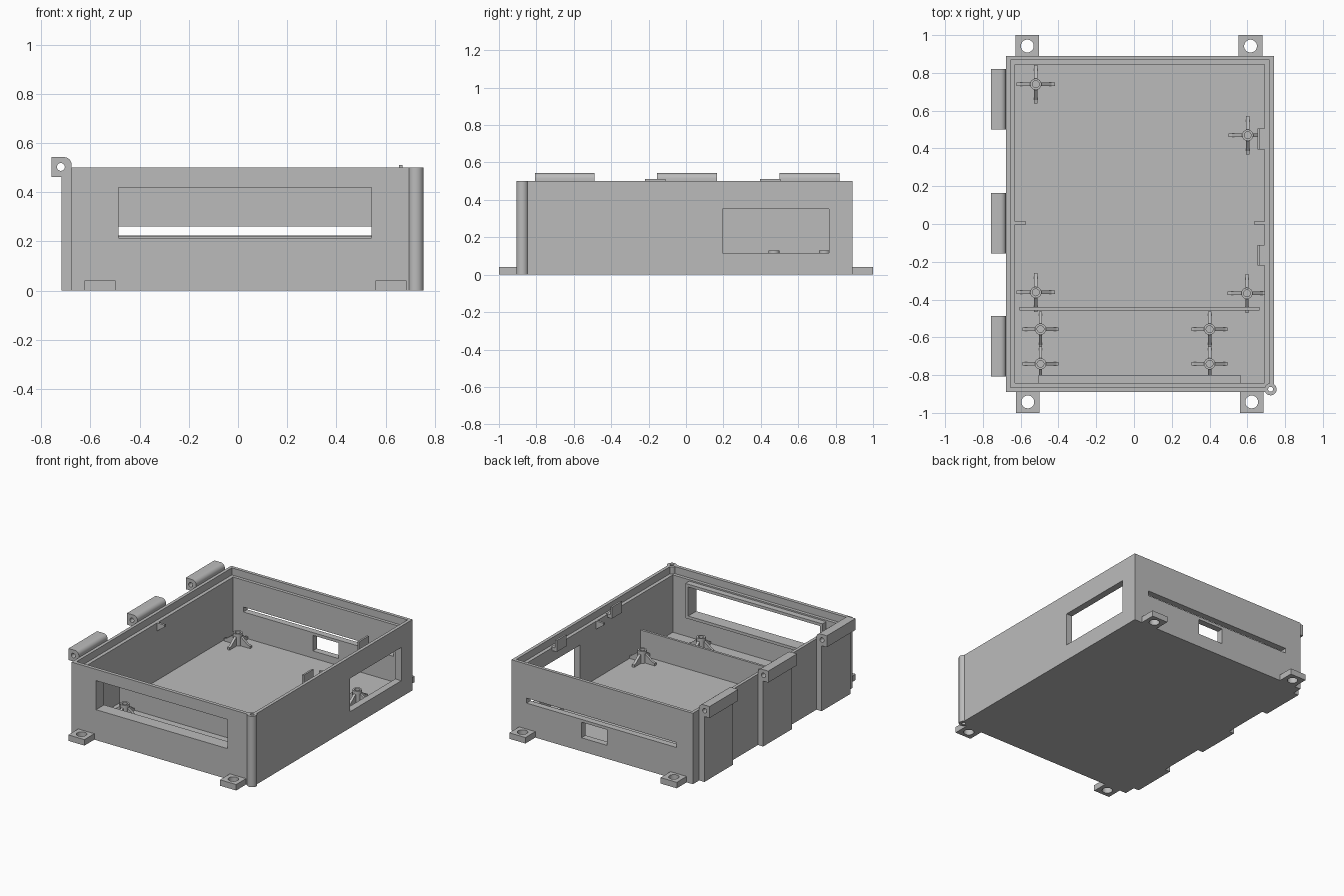
import bpy, bmesh, math
from mathutils import Vector

if "Cube" in bpy.data.objects:
    bpy.data.objects.remove(bpy.data.objects["Cube"])

grey = bpy.data.materials.new("plain grey")
grey.diffuse_color = (0.5, 0.5, 0.5, 1)
grey.use_nodes = True
grey.node_tree.nodes["Principled BSDF"].inputs["Base Color"].default_value = grey.diffuse_color


def make(name, bm):
    bmesh.ops.recalc_face_normals(bm, faces=bm.faces)
    me = bpy.data.meshes.new(name)
    bm.to_mesh(me)
    bm.free()
    ob = bpy.data.objects.new(name, me)
    bpy.context.collection.objects.link(ob)
    me.materials.append(grey)
    return ob


def prism(name, pts, vec):
    """Extrude a planar outline along a vector."""
    bm = bmesh.new()
    f = bm.faces.new([bm.verts.new(p) for p in pts])
    r = bmesh.ops.extrude_face_region(bm, geom=[f])
    vs = [g for g in r["geom"] if isinstance(g, bmesh.types.BMVert)]
    bmesh.ops.translate(bm, verts=vs, vec=Vector(vec))
    return make(name, bm)


def box(name, x0, x1, y0, y1, z0, z1):
    return prism(name, [(x0, y0, z0), (x1, y0, z0), (x1, y1, z0), (x0, y1, z0)], (0, 0, z1 - z0))


def rod(name, x, y, z0, z1, r, n=32):
    a = [2 * math.pi * i / n for i in range(n)]
    return prism(name, [(x + r * math.cos(t), y + r * math.sin(t), z0) for t in a], (0, 0, z1 - z0))


def cut(ob, *cutters):
    """Subtract cutters, apply and remove them."""
    bpy.context.view_layer.objects.active = ob
    for c in cutters:
        m = ob.modifiers.new("cut", "BOOLEAN")
        m.operation, m.solver, m.object = "DIFFERENCE", "EXACT", c
        bpy.ops.object.modifier_apply(modifier=m.name)
        bpy.data.objects.remove(c, do_unlink=True)
    return ob


def smooth(ob):
    bpy.ops.object.select_all(action="DESELECT")
    ob.select_set(True)
    bpy.context.view_layer.objects.active = ob
    bpy.ops.object.shade_smooth_by_angle(angle=math.radians(30))


X0, X1, Y, H, FLOOR = -0.677, 0.74, 0.89, 0.5, 0.045
PIN = (0.723, -0.875)


def front_window():
    return box("cutter", -0.485, 0.543, -1, -0.7, 0.215, 0.42)


# Open case with stepped rim, windows and slot
case = box("case_shell", X0, X1, -Y, Y, 0, H)
cut(case,
    box("cutter", -0.63, 0.692, -0.842, 0.845, FLOOR, 0.7),
    box("cutter", -0.655, 0.717, -0.865, 0.867, 0.45, 0.7),
    front_window(),
    box("cutter", -0.55, 0.622, 0.8, 1, 0.225, 0.26),
    box("cutter", -0.007, 0.193, 0.8, 1, 0.095, 0.205),
    box("cutter", 0.6, 0.9, 0.195, 0.765, 0.115, 0.35),
    rod("cutter", *PIN, -0.1, 0.7, 0.013))

# Inner frame around the front window
cut(box("window_frame", -0.505, 0.565, -0.845, -0.8, 0.195, 0.44), front_window())

# Corner pin tube
smooth(cut(rod("corner_tube", *PIN, 0, H, 0.032),
           rod("cutter", *PIN, -0.1, 0.7, 0.013)))

# Mounting lugs
for x, s in ((-0.565, 1), (0.617, 1), (-0.562, -1), (0.623, -1)):
    y0, y1 = sorted((0.88 * s, 1.0 * s))
    lug = box("mounting_lug", x - 0.063, x + 0.063, y0, y1, 0, 0.042)
    smooth(cut(lug, rod("cutter", x, 0.942 * s, -0.1, 0.1, 0.034)))

# Hinge knuckles with their wall supports
for y0, y1 in ((0.5, 0.82), (-0.155, 0.165), (-0.808, -0.488)):
    box("hinge_support", -0.718, X0 + 0.005, y0, y1, 0, 0.47)
    prof = [(-0.758, 0.462), (-0.677, 0.462)]
    for i in range(7):
        a = math.radians(15 * i)
        prof.append((-0.707 + 0.03 * math.cos(a), 0.513 + 0.03 * math.sin(a)))
    prof.append((-0.758, 0.543))
    knuckle = prism("hinge_knuckle", [(x, y0, z) for x, z in prof], (0, y1 - y0, 0))
    ring = [2 * math.pi * i / 20 for i in range(20)]
    bore = prism("cutter", [(-0.72 + 0.016 * math.cos(a), y0 - 0.1, 0.503 + 0.016 * math.sin(a))
                            for a in ring], (0, 0.6, 0))
    smooth(cut(knuckle, bore))

# Inner divider
box("divider_wall", -0.607, 0.665, -0.457, -0.44, FLOOR - 0.01, 0.222)

# Screw posts with four sloped fins
big = [(-0.52, 0.74), (0.602, 0.47), (-0.52, -0.362), (0.598, -0.367)]
small = [(x, y) for x in (-0.495, 0.4) for y in (-0.557, -0.74)]
for x, y in big + small:
    reach = 0.103 if (x, y) in big else 0.095
    post = rod("screw_post", x, y, FLOOR - 0.01, 0.13, 0.03, 24)
    smooth(cut(post, rod("cutter", x, y, FLOOR, 0.2, 0.018, 24)))
    for k in range(4):
        d = Vector((math.cos(k * math.pi / 2), math.sin(k * math.pi / 2), 0))
        n = Vector((-d.y, d.x, 0)) * 0.009
        pts = [Vector((x, y, 0)) + d * r + Vector((0, 0, z)) - n
               for r, z in ((0.024, 0.04), (reach, 0.04), (reach, 0.062), (0.084, 0.066), (0.024, 0.112))]
        prism("post_fin", pts, n * 2)

# Latch tabs on the right wall
for y in (0.45, -0.165):
    box("latch_shelf", 0.655, 0.7, y - 0.055, y + 0.055, 0.43, 0.455)
    box("latch_lip", 0.655, 0.668, y - 0.055, y + 0.055, 0.45, 0.511)

# Small gussets halfway along both side walls
for xw, xi in ((-0.635, -0.572), (0.697, 0.635)):
    prism("wall_gusset", [(xw, -0.003, 0.45), (xi, -0.003, 0.45), (xi, -0.003, 0.435), (xw, -0.003, 0.39)],
          (0, 0.016, 0))
